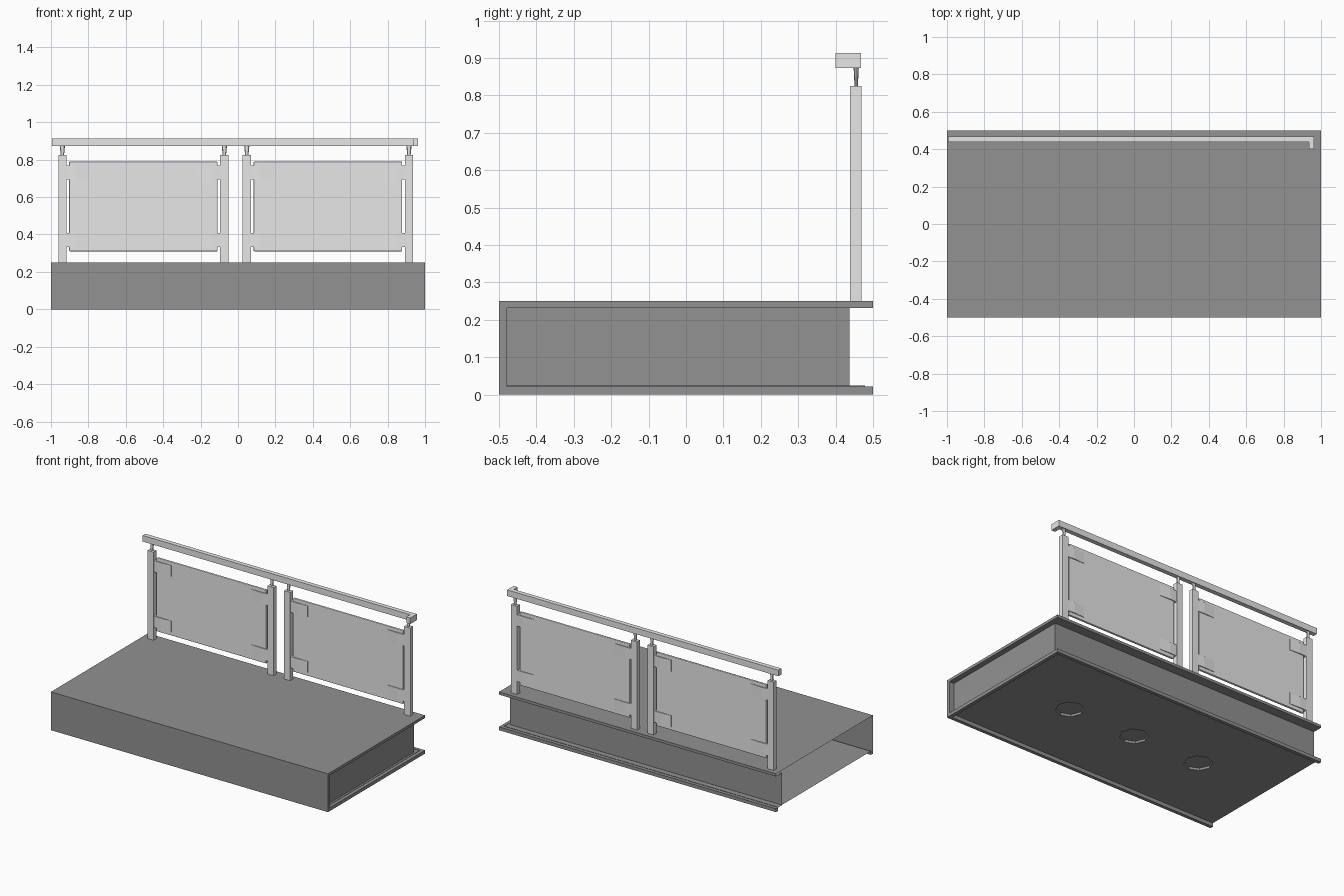
import bpy, bmesh, math
from mathutils import Matrix

if "Cube" in bpy.data.objects:
    bpy.data.objects.remove(bpy.data.objects["Cube"])


def material(name, v):
    m = bpy.data.materials.new(name)
    m.diffuse_color = (v, v, v, 1)
    m.use_nodes = True
    m.node_tree.nodes["Principled BSDF"].inputs["Base Color"].default_value = m.diffuse_color
    return m


DARK = material("dark_grey", 0.287)
LIGHT = material("light_grey", 0.8)


def finish(name, bm, mat):
    bmesh.ops.recalc_face_normals(bm, faces=bm.faces)
    me = bpy.data.meshes.new(name)
    bm.to_mesh(me)
    bm.free()
    me.materials.append(mat)
    ob = bpy.data.objects.new(name, me)
    bpy.context.collection.objects.link(ob)
    return ob


def box(name, x, y, z, mat, bevel=0):
    bm = bmesh.new()
    bmesh.ops.create_cube(bm, size=1)
    for v in bm.verts:
        v.co = [(a + b) / 2 + c * (b - a) for (a, b), c in zip((x, y, z), v.co)]
    if bevel:
        bmesh.ops.bevel(bm, geom=bm.edges[:], offset=bevel, segments=2, affect='EDGES', profile=0.5)
    return finish(name, bm, mat)


def extrude(name, points, offset, mat):
    bm = bmesh.new()
    face = bm.faces.new([bm.verts.new(p) for p in points])
    new = bmesh.ops.extrude_face_region(bm, geom=[face], use_keep_orig=True)["geom"]
    bmesh.ops.translate(bm, vec=offset, verts=[v for v in new if isinstance(v, bmesh.types.BMVert)])
    return finish(name, bm, mat)


# Floor slab: thin shell, open at the left, with the rear and right sides set in
XC, YW, Z0, Z1, YF = 0.965, 0.437, 0.022, 0.232, -0.478
XR, YR, ZF = 0.978, 0.478, 0.024      # rim and height of the recessed underside
bm = bmesh.new()


def quads(*faces):
    for quad in faces:
        bm.faces.new([bm.verts.new(p) for p in quad])


quads(
    [(-1, -0.5, 0), (1, -0.5, 0), (1, -0.5, 0.25), (-1, -0.5, 0.25)],       # front
    [(-1, -0.5, 0.25), (1, -0.5, 0.25), (1, 0.5, 0.25), (-1, 0.5, 0.25)],   # top
    [(-1, YW, Z0), (XC, YW, Z0), (XC, YW, Z1), (-1, YW, Z1)],               # rear web
    [(XC, YF, Z0), (XC, YW, Z0), (XC, YW, Z1), (XC, YF, Z1)],               # right end
    [(1, -0.5, 0), (1, YF, Z0), (1, YF, Z1), (1, -0.5, 0.25)],              # end frame
    [(1, YF, Z0), (XC, YF, Z0), (XC, YF, Z1), (1, YF, Z1)],
    [(-1, -0.5, 0), (1, -0.5, 0), (XR, YF, 0), (-1, YF, 0)],                # underside rim
    [(1, -0.5, 0), (1, 0.5, 0), (XR, YR, 0), (XR, YF, 0)],
    [(1, 0.5, 0), (-1, 0.5, 0), (-1, YR, 0), (XR, YR, 0)],
    [(-1, YF, 0), (XR, YF, 0), (XR, YF, ZF), (-1, YF, ZF)],                 # rim walls
    [(XR, YF, 0), (XR, YR, 0), (XR, YR, ZF), (XR, YF, ZF)],
    [(XR, YR, 0), (-1, YR, 0), (-1, YR, ZF), (XR, YR, ZF)],
)
for zi, zo in ((Z0, 0), (Z1, 0.25)):                                        # flanges
    quads(
        [(-1, 0.5, zo), (1, 0.5, zo), (1, 0.5, zi), (-1, 0.5, zi)],
        [(1, -0.5, zo), (1, YF, zi), (1, 0.5, zi), (1, 0.5, zo)],
        [(-1, YW, zi), (XC, YW, zi), (1, 0.5, zi), (-1, 0.5, zi)],
        [(XC, YF, zi), (1, YF, zi), (1, 0.5, zi), (XC, YW, zi)],
    )
bmesh.ops.remove_doubles(bm, verts=bm.verts, dist=0.0001)
finish("floor_shell", bm, DARK)

# Recessed underside panel with three octagonal sockets
bm = bmesh.new()


def loop(points):
    vs = [bm.verts.new(p) for p in points]
    return vs, [bm.edges.new((a, b)) for a, b in zip(vs, vs[1:] + vs[:1])]


edges = loop([(-1, YF, ZF), (XR, YF, ZF), (XR, YW, ZF), (-1, YW, ZF)])[1]
rings = []
for i in (-1, 0, 1):
    vs, es = loop([(0.487 * i + 0.085 * math.cos(a * math.pi / 4),
                    0.085 * math.sin(a * math.pi / 4), ZF) for a in range(8)])
    rings.append(vs)
    edges += es
bmesh.ops.triangle_fill(bm, edges=edges, use_beauty=True, use_dissolve=False)
for vs in rings:
    top = [bm.verts.new((v.co.x, v.co.y, ZF + 0.015)) for v in vs]
    bm.faces.new(top)
    for k in range(8):
        bm.faces.new((vs[k], vs[k - 1], top[k - 1], top[k]))
finish("underside", bm, DARK)

# Railing posts with narrow pins carrying the handrail
YC = 0.454
posts = (-0.939, -0.073, 0.047, 0.914)
for x in posts:
    box("post", (x - 0.022, x + 0.022), (YC - 0.015, YC + 0.015), (0.25, 0.825), LIGHT)
    bm = bmesh.new()
    bmesh.ops.create_cone(bm, cap_ends=True, segments=8, radius1=0.009, radius2=0.014,
                          depth=0.05, matrix=Matrix.Translation((x, YC + 0.001, 0.85))
                          @ Matrix.Diagonal((1, 0.5, 1, 1)))
    finish("post_pin", bm, LIGHT)

# Handrail with a short return at the right end
rail = [(-0.995, 0.439), (0.935, 0.439), (0.935, 0.4), (0.963, 0.4), (0.963, 0.468), (-0.995, 0.468)]
extrude("handrail", [(x, y, 0.873) for x, y in rail], (0, 0, 0.04), LIGHT)

# Infill panels and the tapered clamps gripping them
for left, right in (posts[:2], posts[2:]):
    box("infill_panel", (left + 0.036, right - 0.036), (YC - 0.008, YC + 0.008), (0.31, 0.79), LIGHT, 0.005)
    for x, s in ((left + 0.02, 1), (right - 0.02, -1)):
        for z in (0.333, 0.695):
            shape = [(0, -0.012), (0.05, -0.014), (0.125, -0.010),
                     (0.125, 0.010), (0.05, 0.014), (0, 0.012)]
            extrude("panel_clamp", [(x + s * a, YC + b, z) for a, b in shape], (0, 0, 0.074), LIGHT)
